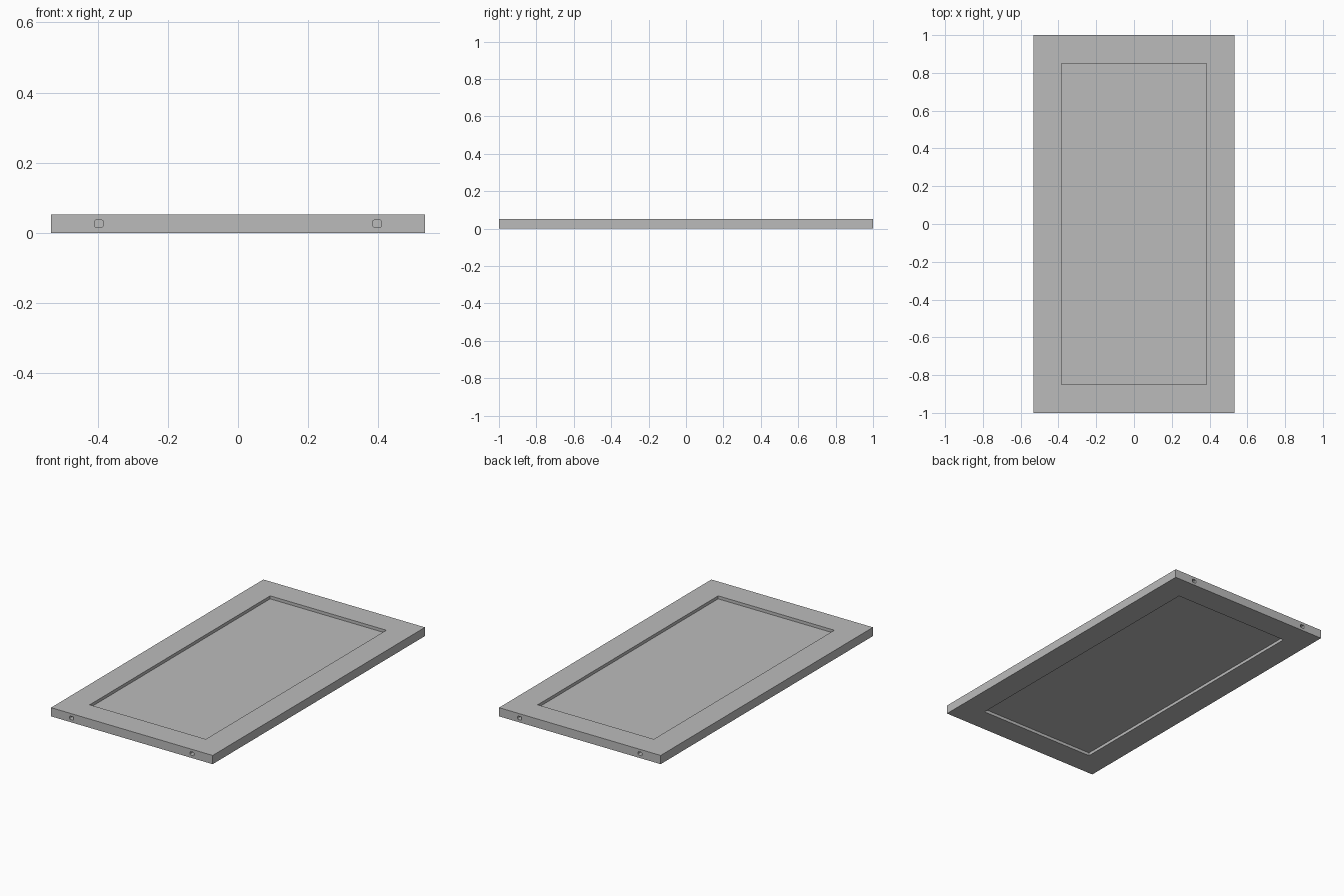
import bpy, bmesh
from mathutils import Matrix

default = bpy.data.objects.get("Cube")
if default:
    bpy.data.objects.remove(default, do_unlink=True)

WIDTH, LENGTH, THICK = 1.066, 2.0, 0.052
BORDER, RECESS = 0.15, 0.018
HOLE_X, HOLE_W, HOLE_H, HOLE_DEPTH = 0.397, 0.026, 0.02, 0.06

# Single grey finish
grey = bpy.data.materials.new("grey")
grey.use_nodes = True
colour = (0.5, 0.5, 0.5, 1)
grey.diffuse_color = colour
grey.node_tree.nodes["Principled BSDF"].inputs["Base Color"].default_value = colour


def make_object(name, bm):
    bmesh.ops.recalc_face_normals(bm, faces=bm.faces)
    mesh = bpy.data.meshes.new(name)
    bm.to_mesh(mesh)
    bm.free()
    mesh.materials.append(grey)
    obj = bpy.data.objects.new(name, mesh)
    bpy.context.collection.objects.link(obj)
    return obj


def block(size, centre):
    bm = bmesh.new()
    bmesh.ops.create_cube(bm, size=1, matrix=Matrix.Translation(centre) @ Matrix.Diagonal((*size, 1)))
    return bm


# Slab with a straight-walled recess on both broad faces
bm = block((WIDTH, LENGTH, THICK), (0, 0, THICK / 2))
bm.normal_update()
for face in [f for f in bm.faces if abs(f.normal.z) > 0.9]:
    bmesh.ops.inset_region(bm, faces=[face], thickness=BORDER, use_even_offset=True)
    bmesh.ops.inset_region(bm, faces=[face], thickness=0, depth=-RECESS)
door = make_object("panel_door", bm)

# Rounded sockets in both ends
for x in (-HOLE_X, HOLE_X):
    for y in (-LENGTH / 2, LENGTH / 2):
        bm = block((HOLE_W, HOLE_DEPTH * 2, HOLE_H), (x, y, THICK / 2))
        long_edges = [e for e in bm.edges if abs(e.verts[0].co.y - e.verts[1].co.y) > HOLE_DEPTH]
        bmesh.ops.bevel(bm, geom=long_edges, offset=0.005, segments=3, profile=0.5, affect='EDGES')
        cutter = make_object("socket_cutter", bm)
        cutter.hide_render = True
        cut = door.modifiers.new("socket", 'BOOLEAN')
        cut.operation = 'DIFFERENCE'
        cut.solver = 'EXACT'
        cut.object = cutter
        bpy.context.view_layer.objects.active = door
        bpy.ops.object.modifier_apply(modifier=cut.name)
        bpy.data.objects.remove(cutter, do_unlink=True)
